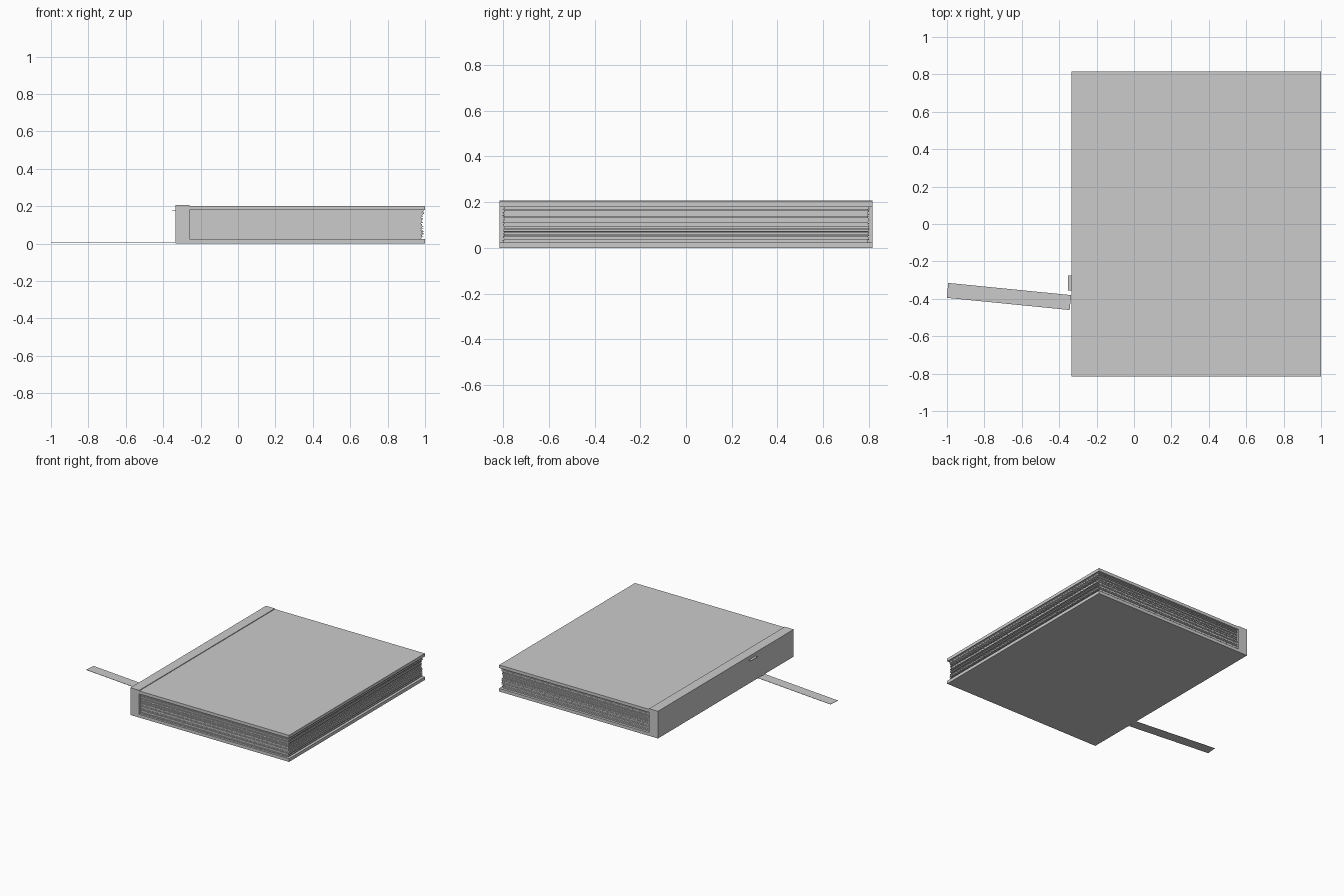
import bpy, bmesh, random
from math import atan2
from mathutils import Vector

if "Cube" in bpy.data.objects:
    bpy.data.objects.remove(bpy.data.objects["Cube"])

random.seed(4)
HALF_DEPTH = 0.815


def make_object(name, bm):
    bmesh.ops.recalc_face_normals(bm, faces=bm.faces)
    mesh = bpy.data.meshes.new(name)
    bm.to_mesh(mesh)
    bm.free()
    ob = bpy.data.objects.new(name, mesh)
    bpy.context.collection.objects.link(ob)
    return ob


def add_box(bm, lo, hi):
    lo, hi = Vector(lo), Vector(hi)
    verts = bmesh.ops.create_cube(bm, size=1)["verts"]
    for v in verts:
        v.co = (lo + hi) / 2 + v.co * (hi - lo)


def box(name, lo, hi):
    bm = bmesh.new()
    add_box(bm, lo, hi)
    return make_object(name, bm)


def extrude_profile(name, points, half):
    bm = bmesh.new()
    face = bm.faces.new([bm.verts.new((x, -half, z)) for x, z in points])
    new = bmesh.ops.extrude_face_region(bm, geom=[face])["geom"]
    moved = [g for g in new if isinstance(g, bmesh.types.BMVert)]
    bmesh.ops.translate(bm, vec=(0, 2 * half, 0), verts=moved)
    return make_object(name, bm)


# Spine and back cover: one L-shaped section
extrude_profile("spine_and_back_cover",
                [(-0.335, 0), (1.0, 0), (1.0, 0.024), (-0.26, 0.024),
                 (-0.26, 0.207), (-0.335, 0.207)], HALF_DEPTH)

# Front cover, slightly lower than the spine's top edge
box("front_cover", (-0.26, -HALF_DEPTH, 0.179), (1.0, HALF_DEPTH, 0.202))

# Pages: a stack of thin sheets with uneven edges
bm = bmesh.new()
COUNT, Z0, Z1 = 44, 0.024, 0.179
step = (Z1 - Z0) / COUNT
for i in range(COUNT):
    z = Z0 + i * step
    shift = random.uniform(-0.004, 0.004)
    add_box(bm,
            (-0.26, -0.798 + shift, z),
            (0.986 + random.uniform(-0.008, 0.008), 0.798 + shift, z + step))
make_object("pages", bm)

# Ribbon bookmark lying flat beside the spine
start, end = Vector((-0.34, -0.42, 0.004)), Vector((-0.997, -0.355, 0.004))
axis = end - start
ribbon = box("ribbon", (-axis.length / 2, -0.04, -0.001),
             (axis.length / 2, 0.04, 0.001))
ribbon.location = (start + end) / 2
ribbon.rotation_euler.z = atan2(-axis.y, -axis.x)

# Short ribbon end poking out of the spine
box("ribbon_stub", (-0.353, -0.355, 0.176), (-0.335, -0.275, 0.179))
